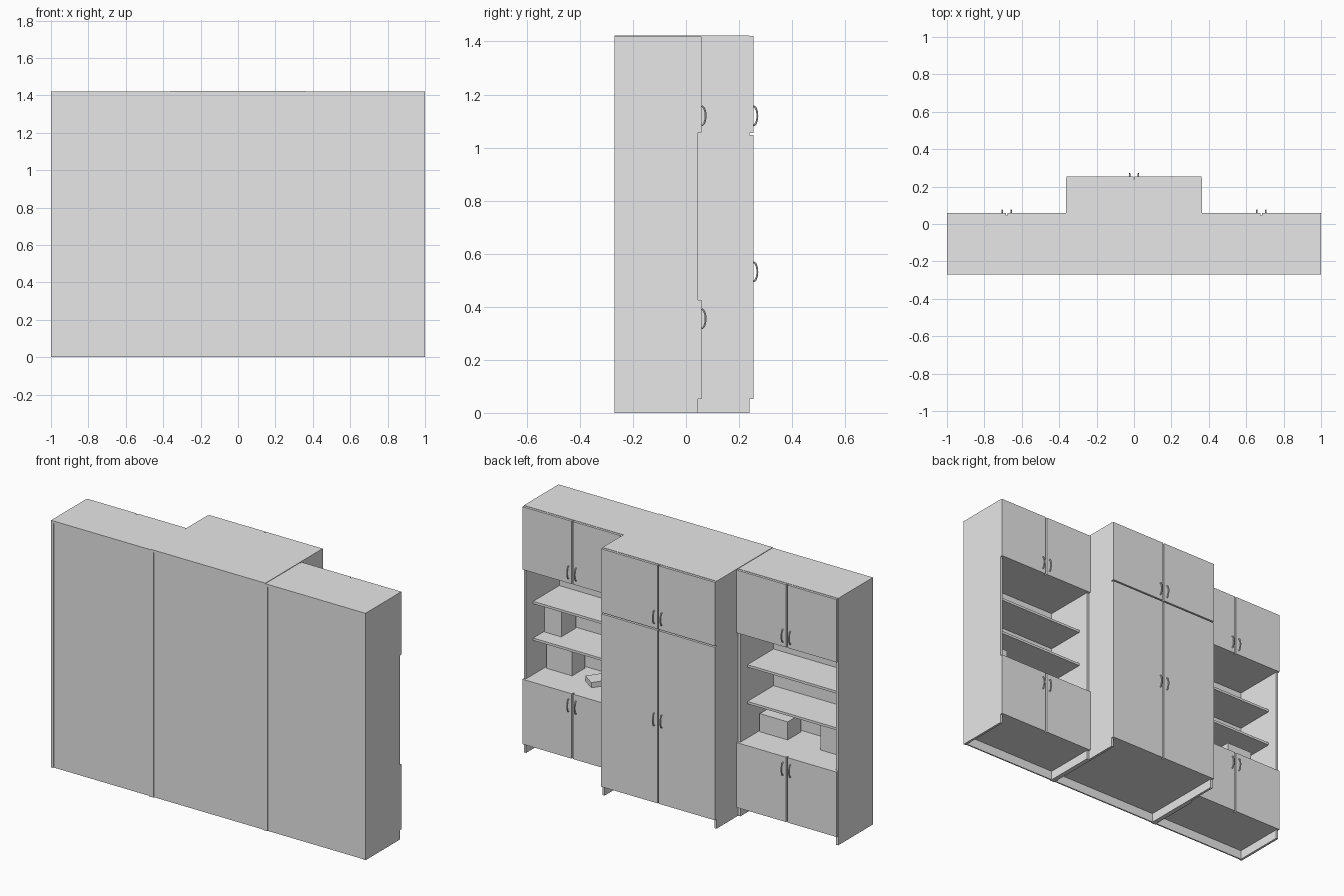
import bpy
import bmesh
import math
from mathutils import Matrix, Vector

cube = bpy.data.objects.get("Cube")
if cube:
    bpy.data.objects.remove(cube, do_unlink=True)

# One plain grey for everything
grey = bpy.data.materials.new("light_grey")
grey.use_nodes = True
GREY = (0.8, 0.8, 0.8, 1)
grey.diffuse_color = GREY
grey.node_tree.nodes["Principled BSDF"].inputs["Base Color"].default_value = GREY

T = 0.014           # board thickness
GAP = 0.004         # half gap between doors
BACK = -0.27
KICK = 0.053        # height of the open toe space
LOW_TOP = 0.426     # top of lower side doors
UP_BOTTOM = 1.057   # bottom of upper doors


def box(name, x, y, z, turn=0):
    """Box from (min, max) ranges, optionally turned about z."""
    lo, hi = Vector((x[0], y[0], z[0])), Vector((x[1], y[1], z[1]))
    bm = bmesh.new()
    bmesh.ops.create_cube(bm, size=1)
    bmesh.ops.transform(bm, matrix=Matrix.Diagonal((*(hi - lo), 1)), verts=bm.verts)
    mesh = bpy.data.meshes.new(name)
    bm.to_mesh(mesh)
    bm.free()
    mesh.materials.append(grey)
    obj = bpy.data.objects.new(name, mesh)
    obj.location = (lo + hi) / 2
    obj.rotation_euler.z = turn
    bpy.context.collection.objects.link(obj)
    return obj


def handle(name, x, y, z):
    """Bowed pull handle standing out from a door."""
    curve = bpy.data.curves.new(name, "CURVE")
    curve.dimensions = "3D"
    curve.bevel_depth = 0.004
    curve.bevel_resolution = 1
    curve.use_fill_caps = True
    steps = 10
    path = curve.splines.new("POLY")
    path.points.add(steps)
    for i, p in enumerate(path.points):
        a = math.pi * i / steps
        p.co = (x, y + 0.015 * math.sin(a), z - 0.036 * math.cos(a), 1)
    curve.materials.append(grey)
    obj = bpy.data.objects.new(name, curve)
    bpy.context.collection.objects.link(obj)
    bpy.ops.object.select_all(action="DESELECT")
    obj.select_set(True)
    bpy.context.view_layer.objects.active = obj
    bpy.ops.object.convert(target="MESH")
    bpy.ops.object.shade_smooth_by_angle()


def door_pair(name, x0, x1, y, z0, z1, handle_z):
    mid = (x0 + x1) / 2
    box(name + "_door_a", (x0 + 0.001, mid - GAP), (y, y + T), (z0, z1))
    box(name + "_door_b", (mid + GAP, x1 - 0.001), (y, y + T), (z0, z1))
    for s in (-1, 1):
        handle(name + "_handle", mid + s * 0.024, y + T, handle_z)


def carcass(name, x0, x1, front, height, levels):
    """Side boards, top, recessed back and full-depth horizontal boards."""
    box(name + "_side_a", (x0, x0 + T), (BACK, front), (0, height))
    box(name + "_side_b", (x1 - T, x1), (BACK, front), (0, height))
    inner = (x0 + T, x1 - T)
    box(name + "_top", inner, (BACK, front), (height - T, height))
    box(name + "_back", inner, (BACK + 0.005, BACK + 0.013), (0, height - T))
    for z in levels:
        box(name + "_board", inner, (BACK + 0.013, front), (z, z + T))


# Tall central wardrobe
CX, CF, CH = 0.363, 0.24, 1.423
carcass("wardrobe", -CX, CX, CF, CH, (KICK, UP_BOTTOM - T))
door_pair("wardrobe_lower", -CX, CX, CF, KICK, UP_BOTTOM - 0.01, 0.532)
door_pair("wardrobe_upper", -CX, CX, CF, UP_BOTTOM - 0.002, CH - 0.002, 1.12)

# Shallower side units with open shelves between the doors
SF, SH = 0.045, 1.42
for side, (x0, x1) in {"left": (CX, 1), "right": (-1, -CX)}.items():
    name = side + "_unit"
    carcass(name, x0, x1, SF, SH, (KICK, LOW_TOP - T, UP_BOTTOM))
    door_pair(name + "_lower", x0, x1, SF, KICK, LOW_TOP, 0.355)
    door_pair(name + "_upper", x0, x1, SF, UP_BOTTOM, SH - 0.002, 1.12)
    for z in (0.636, 0.847):
        box(side + "_shelf", (x0 + T, x1 - T), (BACK + 0.013, -0.02), (z - T, z))

# Things kept on the shelves
box("left_storage_box", (0.81, 0.975), (-0.24, -0.123), (LOW_TOP, 0.60))
box("left_upper_box", (0.874, 0.98), (-0.25, -0.115), (0.636, 0.81))
box("lying_book", (0.593, 0.683), (-0.222, -0.072), (LOW_TOP, 0.456), math.radians(-35))
box("right_low_box", (-0.563, -0.385), (-0.24, -0.12), (LOW_TOP, 0.53))
box("right_tall_box", (-0.94, -0.774), (-0.24, -0.117), (LOW_TOP, 0.60))
